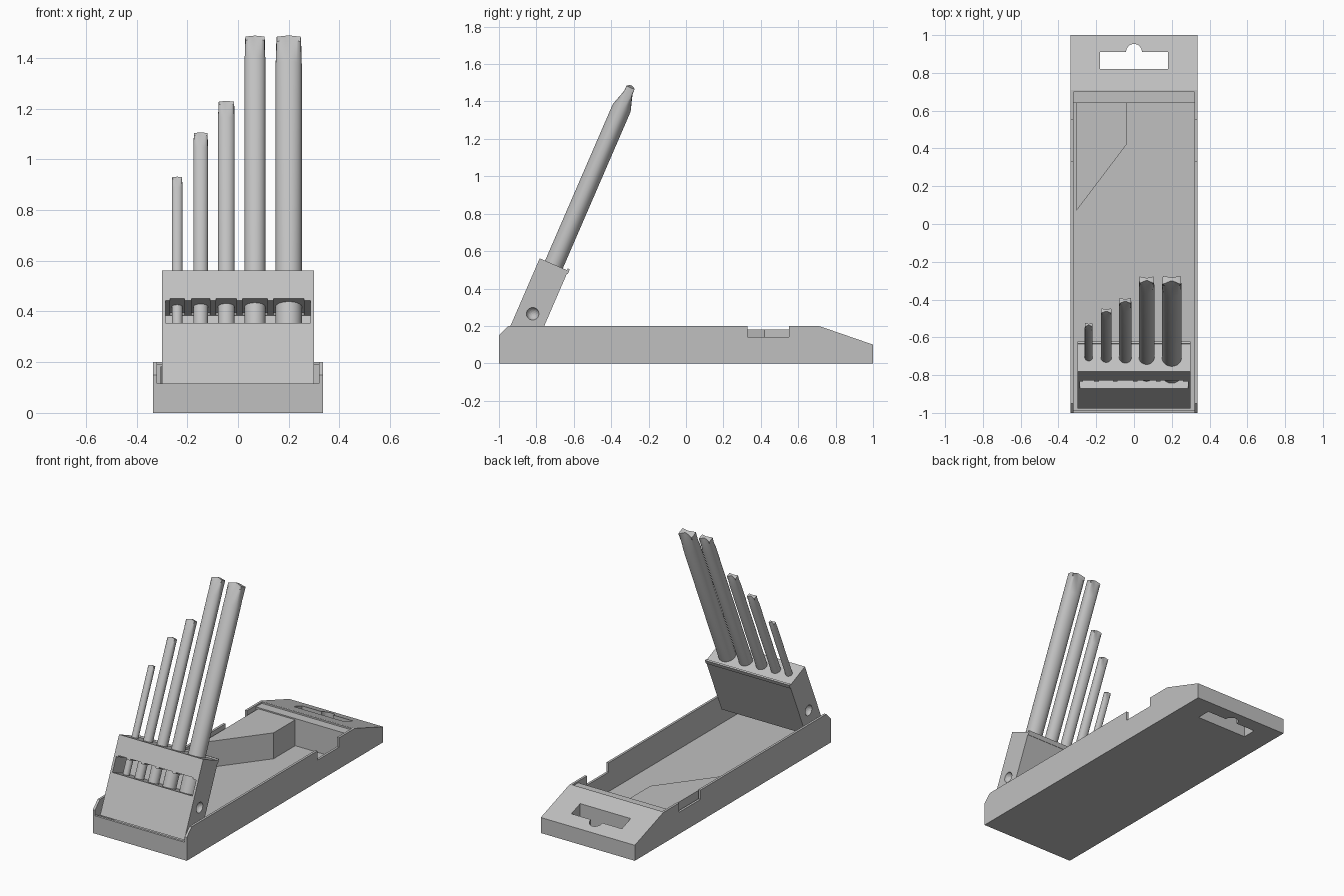
import bpy, bmesh, math
from mathutils import Matrix, Vector

old = bpy.data.objects.get("Cube")
if old:
    bpy.data.objects.remove(old, do_unlink=True)

grey = bpy.data.materials.new("light_grey")
grey.use_nodes = True
grey.diffuse_color = (0.53, 0.53, 0.53, 1)
grey.node_tree.nodes["Principled BSDF"].inputs["Base Color"].default_value = (0.53, 0.53, 0.53, 1)

# Holder frame: local y runs through its thickness, local z along the bits
TILT = Matrix.Translation((0, -0.82, 0.265)) @ Matrix.Rotation(math.radians(-23.4), 4, 'X')


def finish(name, bm, frame=None, smooth=False):
    bmesh.ops.recalc_face_normals(bm, faces=bm.faces)
    me = bpy.data.meshes.new(name)
    bm.to_mesh(me)
    bm.free()
    me.materials.append(grey)
    if smooth:
        me.polygons.foreach_set("use_smooth", [True] * len(me.polygons))
        me.set_sharp_from_angle(angle=math.radians(30))
    ob = bpy.data.objects.new(name, me)
    bpy.context.collection.objects.link(ob)
    if frame:
        ob.matrix_world = frame
    return ob


def box(name, x, y, z, frame=None):
    bm = bmesh.new()
    bmesh.ops.create_cube(bm, size=1)
    for v in bm.verts:
        v.co = Vector([lo + (c + 0.5) * (hi - lo) for c, (lo, hi) in zip(v.co, (x, y, z))])
    return finish(name, bm, frame)


def prism(name, pts, depth, frame=None):
    """Extrude a closed outline of 3D points along a vector."""
    bm = bmesh.new()
    face = bm.faces.new([bm.verts.new(p) for p in pts])
    new = bmesh.ops.extrude_face_region(bm, geom=[face])["geom"]
    bmesh.ops.translate(bm, vec=depth, verts=[g for g in new if isinstance(g, bmesh.types.BMVert)])
    return finish(name, bm, frame)


def cut(ob, cutters):
    """Subtract the cutters, bake the result and remove them."""
    for c in cutters:
        c.hide_render = True
        mod = ob.modifiers.new("cut", 'BOOLEAN')
        mod.operation = 'DIFFERENCE'
        mod.solver = 'EXACT'
        mod.object = c
    bpy.context.view_layer.update()
    done = bpy.data.meshes.new_from_object(ob.evaluated_get(bpy.context.evaluated_depsgraph_get()))
    ob.modifiers.clear()
    ob.data = done
    for c in cutters:
        bpy.data.objects.remove(c, do_unlink=True)


# Case: side outline extruded across, then hollowed
W, IN = 0.335, 0.32
outline = [(-1, 0), (-1, 0.15), (-0.95, 0.2), (0.71, 0.2), (1, 0.1), (1, 0)]
case = prism("case", [(-W, y, z) for y, z in outline], (2 * W, 0, 0))
bm = bmesh.new()
bmesh.ops.create_cone(bm, cap_ends=True, segments=32, radius1=0.042, radius2=0.042, depth=1,
                      matrix=Matrix.Translation((0, 0.911, 0)))
cut(case, [
    box("cavity", (-IN, IN), (-0.985, 0.64), (0.015, 0.5)),
    box("front_opening", (-IN, IN), (-1.1, -0.9), (0.115, 0.5)),
    box("lid_rebate", (-IN, IN), (0.6, 0.70), (0.19, 0.5)),
    box("latch_notches", (-0.5, 0.5), (0.33, 0.55), (0.14, 0.5)),
    box("hang_slot", (-0.18, 0.18), (0.82, 0.91), (-0.5, 0.5)),
    finish("hang_slot_bump", bm),
])

# Wedge-shaped support block inside the case
prism("support_block", [(x, y, 0.01) for x, y in
      [(-0.305, 0.645), (-0.04, 0.645), (-0.04, 0.42), (-0.305, 0.07)]], (0, 0, 0.172))

# Bits: x position, radius, tip height along the holder axis
BITS = [(-0.24, 0.021, 0.725), (-0.147, 0.029, 0.915), (-0.046, 0.033, 1.05),
        (0.067, 0.041, 1.33), (0.2, 0.052, 1.33)]

# Tilted holder with a deep window and a socket slot per bit
H = 0.3
section = [(-0.083, -0.2), (-0.083, 0.287), (0.083, 0.287), (0.083, -0.12)]
holder = prism("bit_holder", [(-H, v, u) for v, u in section], (2 * H, 0, 0), TILT)
cutters = [box("window", (-0.285, 0.285), (-0.2, 0.067), (0.062, 0.158), TILT)]
for x, r, top in BITS:
    cutters.append(box("socket", (x - r - 0.008, x + r + 0.008), (-0.2, 0.06), (0.07, 0.167), TILT))
for side in (-1, 1):
    bm = bmesh.new()
    bmesh.ops.create_uvsphere(bm, u_segments=24, v_segments=12, radius=0.034,
                              matrix=Matrix.Translation((side * 0.305, 0, 0)))
    cutters.append(finish("pivot_dimple", bm, TILT))
cut(holder, cutters)
box("holder_lip", (-H, H), (0.076, 0.088), (0.27, 0.297), TILT)


def drill_bit(name, x, r, top, n=32):
    """Round shank narrowing to a flat grooved tip with a shallow roof."""
    bm = bmesh.new()
    rings = []
    for level in range(4):
        ring = []
        for i in range(n):
            a = (i + 0.5) * math.tau / n
            c, s = math.cos(a), math.sin(a)
            blade = math.copysign(min(0.16 + 0.32 * abs(c), abs(s) * 2), s)
            t = (0, 0, 0.85, 1)[level]
            u = (0.055, top - 2.5 * r, top - 0.4 * r, top)[level]
            if level > 1:
                u -= 0.25 * r * abs(c)
            ring.append(bm.verts.new((x + r * c * (1 - 0.06 * t), r * (s + (blade - s) * t), u)))
        rings.append(ring)
    for lower, upper in zip(rings, rings[1:]):
        for i in range(n):
            j = (i + 1) % n
            bm.faces.new((lower[i], lower[j], upper[j], upper[i]))
    bm.faces.new(rings[0])
    apex = bm.verts.new((x, 0, top))
    for i in range(n):
        bm.faces.new((rings[-1][i], rings[-1][(i + 1) % n], apex))
    finish(name, bm, TILT, smooth=True)


for i, (x, r, top) in enumerate(BITS, 1):
    drill_bit(f"drill_bit_{i}", x, r, top)
